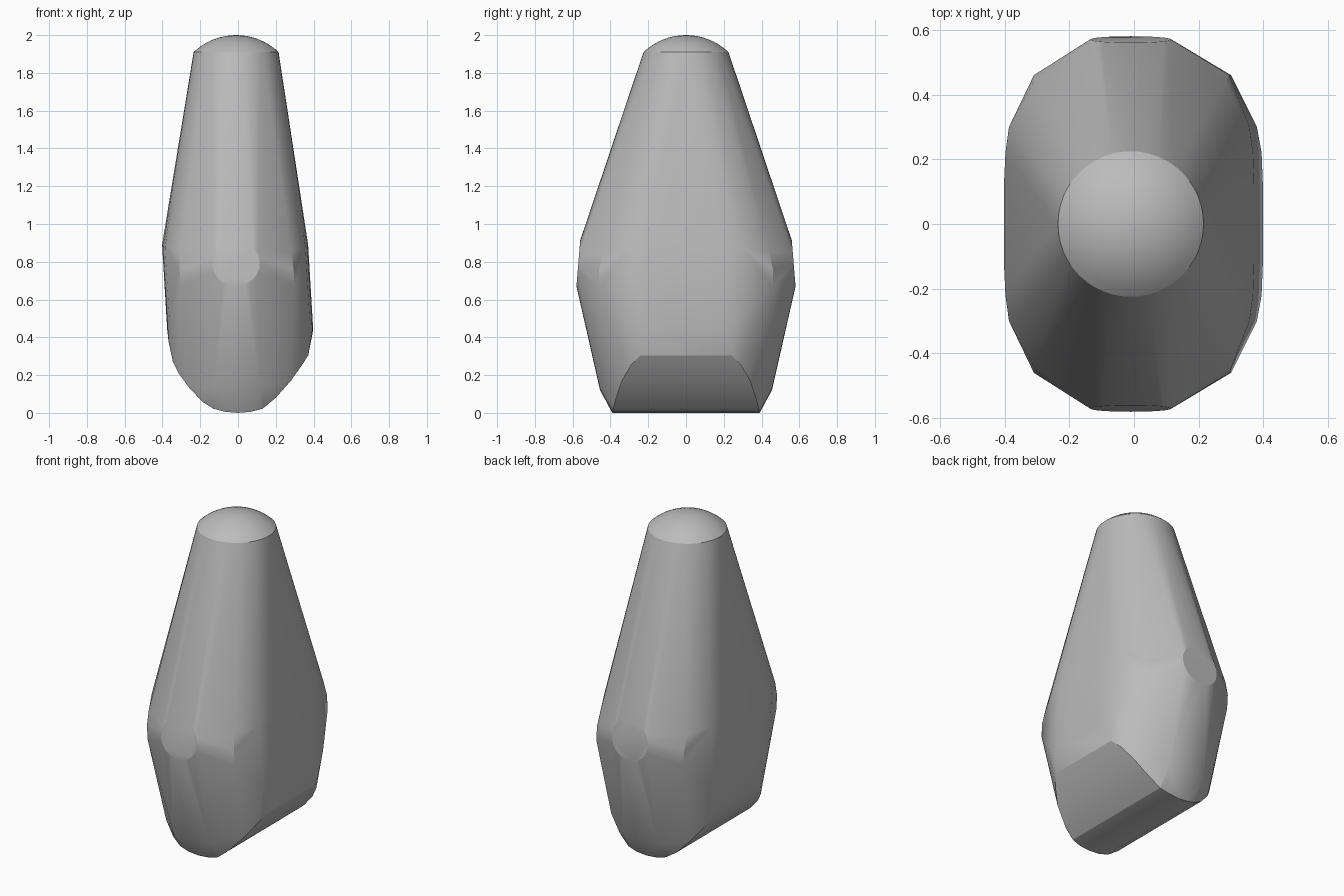
import bpy, bmesh
from math import sin, cos, tau, radians

if "Cube" in bpy.data.objects:
    bpy.data.objects.remove(bpy.data.objects["Cube"])

grey = bpy.data.materials.new("plain grey")
grey.use_nodes = True
grey.diffuse_color = (0.5, 0.5, 0.5, 1)
grey.node_tree.nodes["Principled BSDF"].inputs["Base Color"].default_value = (0.5, 0.5, 0.5, 1)

points = []


def both_ends(x, y, z):
    """Add a point at the front and its mirror at the back."""
    points.extend([(x, -y, z), (x, y, z)])


# Domed top: a shallow spherical cap
cap_radius, cap_angle, shift = 0.326, radians(43.6), -0.01
rings, segments = 8, 48
points.append((shift, 0, 2))
for i in range(1, rings + 1):
    a = cap_angle * i / rings
    for k in range(segments):
        t = tau * k / segments
        points.append((shift + cap_radius * sin(a) * cos(t), cap_radius * sin(a) * sin(t),
                       2 - cap_radius * (1 - cos(a))))

# Round end faces, leaning slightly outward at the bottom
for k in range(32):
    t = tau * k / 32
    both_ends(shift + 0.125 * cos(t), 0.57 - 0.01 * sin(t), 0.792 + 0.122 * sin(t))

# Bulging flanks, leaning a little towards the right: inset from the flank, y, low z, high z
for inset, y, low, high in ((0, 0.12, 0.44, 0.89), (0.004, 0.22, 0.44, 0.88),
                            (0.015, 0.30, 0.50, 0.88), (0.085, 0.46, 0.67, 0.76),
                            (0.09, 0.44, 0.67, 0.85)):
    for z in (low, high):
        lean = 0.06 * (z - 0.66)
        both_ends(0.385 - lean - inset, y, z)
        both_ends(-0.388 - lean + inset, y, z)

# Rounded keel: x, half length, z
for x, y, z in ((0, 0.39, 0), (0.07, 0.39, 0.006), (0.13, 0.385, 0.022), (0.20, 0.37, 0.08),
                (0.28, 0.34, 0.17), (0.34, 0.29, 0.255), (0.372, 0.24, 0.305),
                (-0.07, 0.39, 0.006), (-0.13, 0.385, 0.022), (-0.19, 0.37, 0.06),
                (-0.26, 0.34, 0.135), (-0.315, 0.29, 0.21), (-0.345, 0.24, 0.27),
                (-0.368, 0.23, 0.38)):
    both_ends(x, y, z)

# Small sloping plates at the ends of the keel
for x, z in ((-0.13, 0.13), (0, 0.12), (0.12, 0.13)):
    both_ends(x, 0.455, z)

# Wrap everything in one convex skin
bm = bmesh.new()
for p in points:
    bm.verts.new(p)
hull = bmesh.ops.convex_hull(bm, input=bm.verts)
bmesh.ops.delete(bm, geom=[v for v in bm.verts if not v.link_faces], context='VERTS')
bmesh.ops.dissolve_limit(bm, angle_limit=radians(0.5), verts=bm.verts, edges=bm.edges)
bmesh.ops.recalc_face_normals(bm, faces=bm.faces)
mesh = bpy.data.meshes.new("body")
bm.to_mesh(mesh)
bm.free()
mesh.materials.append(grey)
body = bpy.data.objects.new("body", mesh)
bpy.context.collection.objects.link(body)

# Soft surfaces with crisp rims
bpy.ops.object.select_all(action='DESELECT')
body.select_set(True)
bpy.context.view_layer.objects.active = body
bpy.ops.object.shade_smooth_by_angle(angle=radians(18))
